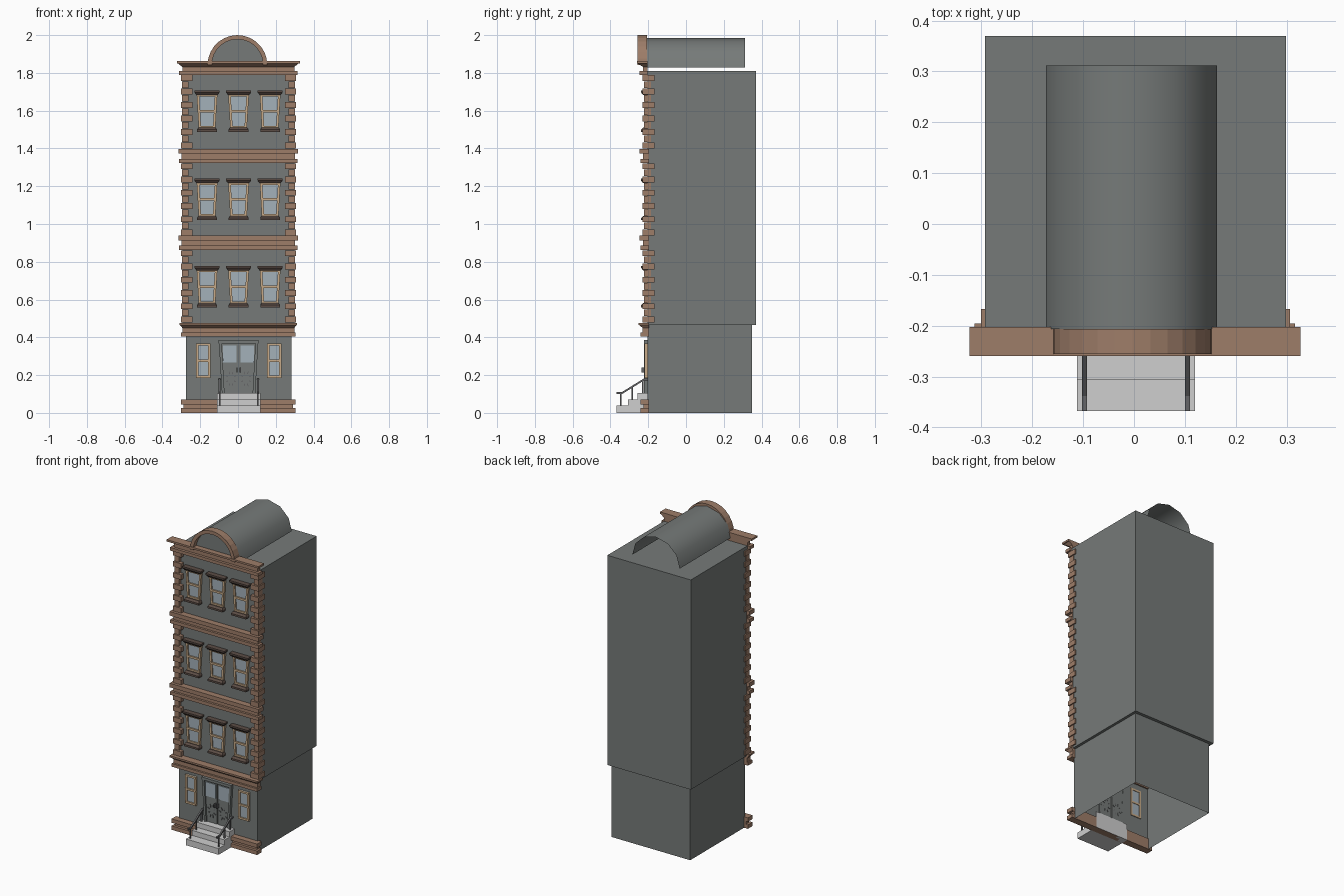
import bpy, bmesh, math

if "Cube" in bpy.data.objects:
    bpy.data.objects.remove(bpy.data.objects["Cube"])

def mat(name, r, g, b):
    m = bpy.data.materials.new(name)
    m.diffuse_color = (r, g, b, 1)
    m.use_nodes = True
    m.node_tree.nodes["Principled BSDF"].inputs["Base Color"].default_value = m.diffuse_color
    return m

WALL = mat("wall grey", 0.18, 0.195, 0.19)
STONE = mat("brown stone", 0.34, 0.205, 0.14)
DARK = mat("dark brown stone", 0.105, 0.073, 0.06)
FRAME = mat("tan frame", 0.58, 0.41, 0.25)
GLASS = mat("window glass", 0.37, 0.44, 0.49)
STEP = mat("pale step stone", 0.62, 0.62, 0.62)
IRON = mat("iron grey", 0.13, 0.13, 0.135)


class Part:
    """Collects simple solids into one named object."""
    def __init__(self, name, material):
        self.name, self.material, self.bm = name, material, bmesh.new()

    def frustum(self, z0, z1, a, b=None, open_bottom=False):
        # a and b are (x0, x1, y0, y1) rectangles at z0 and z1
        b = b or a
        vs = []
        for (x0, x1, y0, y1), z in ((a, z0), (b, z1)):
            vs += [self.bm.verts.new(p) for p in
                   ((x0, y0, z), (x1, y0, z), (x1, y1, z), (x0, y1, z))]
        if not open_bottom:
            self.bm.faces.new(vs[3::-1])
        self.bm.faces.new(vs[4:])
        for i in range(4):
            j = (i + 1) % 4
            self.bm.faces.new((vs[i], vs[j], vs[j + 4], vs[i + 4]))

    def prism(self, pts, axis, lo, hi):
        # closed 2D outline extruded along x (outline in y,z) or y (outline in x,z)
        put = (lambda p, t: (t, p[0], p[1])) if axis == 'x' else (lambda p, t: (p[0], t, p[1]))
        rings = [[self.bm.verts.new(put(p, t)) for p in pts] for t in (lo, hi)]
        self.bm.faces.new(rings[0])
        self.bm.faces.new(rings[1][::-1])
        for i in range(len(pts)):
            j = (i + 1) % len(pts)
            self.bm.faces.new((rings[0][i], rings[1][i], rings[1][j], rings[0][j]))

    def done(self):
        bmesh.ops.recalc_face_normals(self.bm, faces=self.bm.faces)
        me = bpy.data.meshes.new(self.name)
        self.bm.to_mesh(me)
        self.bm.free()
        me.materials.append(self.material)
        ob = bpy.data.objects.new(self.name, me)
        bpy.context.collection.objects.link(ob)
        return ob


def arc(cx, cz, r, n):
    return [(cx + r * math.cos(math.pi * i / n), cz + r * math.sin(math.pi * i / n))
            for i in range(n + 1)]


# main masses: hollow ground floor and tower above
p = Part("ground_floor", WALL)
p.frustum(0, 0.465, (-0.275, 0.282, -0.205, 0.35), open_bottom=True)
p.done()
p = Part("tower", WALL)
p.frustum(0.465, 1.81, (-0.293, 0.299, -0.205, 0.37))
p.done()

# open barrel roof shell
p = Part("barrel_roof", WALL)
rows = [[p.bm.verts.new((x, y, z)) for x, z in arc(-0.005, 1.828, 0.168, 6)] for y in (-0.207, 0.312)]
for i in range(6):
    p.bm.faces.new((rows[0][i], rows[0][i + 1], rows[1][i + 1], rows[1][i]))
roof = p.done()
roof.data.shade_smooth()
for z in roof.data.vertices:
    z.co.z = 1.828 + (z.co.z - 1.828) * 0.94

# arched gable and its infill
p = Part("arched_gable", STONE)
outer, inner = arc(-0.003, 1.842, 0.158, 14), arc(-0.003, 1.842, 0.136, 14)
for i in range(14):
    p.prism([outer[i], outer[i + 1], inner[i + 1], inner[i]], 'y', -0.256, -0.207)
p.done()
p = Part("gable_infill", WALL)
p.prism(arc(-0.003, 1.842, 0.138, 14), 'y', -0.225, -0.21)
p.done()

# horizontal bands: rows of (z0, z1, half width low, half width high, front low, front high)
BANDS = {
    "base_moulding": [(0, 0.025, .302, .302, -.242, -.242), (0.025, 0.045, .288, .288, -.225, -.225),
                      (0.045, 0.07, .302, .302, -.242, -.242)],
    "shop_cornice": [(0.405, 0.425, .302, .302, -.242, -.242), (0.425, 0.45, .295, .295, -.23, -.23),
                     (0.45, 0.466, .295, .308, -.23, -.25), (0.466, 0.477, .31, .31, -.252, -.252)],
    "lower_string_course": [(0.863, 0.885, .312, .312, -.242, -.242), (0.885, 0.912, .298, .298, -.228, -.228),
                            (0.912, 0.938, .314, .314, -.245, -.245)],
    "upper_string_course": [(1.323, 1.345, .312, .312, -.242, -.242), (1.345, 1.372, .298, .298, -.228, -.228),
                            (1.372, 1.398, .314, .314, -.245, -.245)],
    "roof_cornice": [(1.79, 1.81, .312, .312, -.245, -.245), (1.81, 1.832, .295, .295, -.228, -.228),
                     (1.832, 1.85, .295, .318, -.228, -.256), (1.85, 1.862, .324, .324, -.26, -.26)],
}
for name, rows in BANDS.items():
    p = Part(name, STONE)
    for z0, z1, w0, w1, f0, f1 in rows:
        back = -0.203 if name == "roof_cornice" else -0.196
        p.frustum(z0, z1, (-w0, w0 + .003, f0, back), (-w1, w1 + .003, f1, back))
    p.done()

# alternating corner stones on three floors
p = Part("corner_stones", STONE)
for lo, hi in ((0.477, 0.863), (0.938, 1.323), (1.398, 1.79)):
    n = 11
    h = (hi - lo) / n
    for i in range(n):
        wide = i % 2 == 0
        reach, out, front, back = (.245, .304, -.23, -.167) if wide else (.265, .299, -.222, -.185)
        for s in (-1, 1):
            x = sorted((s * reach + .003, s * out + .003))
            g = 0.002 if wide else 0
            p.frustum(lo + i * h + g, lo + (i + 1) * h - g, (x[0], x[1], front, back))
p.done()

# windows
frames, panes = Part("window_frames", FRAME), Part("window_glass", GLASS)
lintels, sills = Part("window_lintels", DARK), Part("window_sills", DARK)

def window(cx, z0, z1, w0, w1, t):
    """Sash window whose half width goes from w0 (foot) to w1 (head)."""
    w = lambda z: w0 + (w1 - w0) * (z - z0) / (z1 - z0)
    zm = (z0 + z1) / 2
    bar = lambda a, b: frames.prism([(cx - w(a), a), (cx + w(a), a), (cx + w(b), b), (cx - w(b), b)],
                                    'y', -0.22, -0.2)
    bar(z0, z0 + t)
    bar(z1 - t, z1)
    bar(zm - t / 2, zm + t / 2)
    for s in (-1, 1):
        frames.prism([(cx + s * w0, z0), (cx + s * (w0 - t), z0), (cx + s * (w1 - t), z1),
                      (cx + s * w1, z1)], 'y', -0.219, -0.2)
    panes.prism([(cx - w0 + .003, z0), (cx + w0 - .003, z0), (cx + w1 - .003, z1), (cx - w1 + .003, z1)],
                'y', -0.211, -0.203)

for z in (0.578, 1.04, 1.507):
    for cx in (-0.164, 0.003, 0.17):
        window(cx, z, z + 0.18, 0.044, 0.055, 0.013)
        a, b = 0.055, 0.066
        lintels.frustum(z + .177, z + .19, (cx - a, cx + a, -.228, -.2), (cx - b, cx + b, -.238, -.2))
        lintels.frustum(z + .19, z + .2, (cx - b, cx + b, -.238, -.2))
        a, b = 0.052, 0.045
        sills.frustum(z - .02, z - .008, (cx - a, cx + a, -.238, -.2))
        sills.frustum(z - .008, z + .003, (cx - a, cx + a, -.238, -.2), (cx - b, cx + b, -.226, -.2))
for cx in (-0.184, 0.192):
    window(cx, 0.185, 0.368, 0.038, 0.038, 0.012)

# double door with tapering surround
door = Part("double_door", WALL)
CX = 0.003
for s in (-1, 1):
    door.prism([(CX + s * .088, .1), (CX + s * .074, .1), (CX + s * .09, .385), (CX + s * .105, .385)],
               'y', -0.222, -0.2)
    door.prism([(CX + s * .002, .1), (CX + s * .074, .1), (CX + s * .088, .372), (CX + s * .002, .372)],
               'y', -0.212, -0.2)
    x = sorted((CX + s * .01, CX + s * .083))
    panes.frustum(.268, .358, (x[0], x[1], -.216, -.208))
door.prism([(CX - .105, .368), (CX + .105, .368), (CX + .105, .385), (CX - .105, .385)], 'y', -.223, -.2)
door.done()

# door scrollwork and handles
p = Part("door_scrollwork", IRON)
for s in (-1, 1):
    cx, cz = CX + s * .04, .18
    for i in range(8):
        a = math.tau * (i + .5) / 8
        d, t = (math.cos(a), math.sin(a)), (-math.sin(a), math.cos(a))
        p.prism([(cx + d[0] * r + t[0] * q, cz + d[1] * r * 1.5 + t[1] * q)
                 for r, q in ((.016, 0), (.022, .003), (.03, 0), (.022, -.003))], 'y', -.216, -.198)
    x = sorted((CX + s * .005, CX + s * .012))
    p.frustum(.215, .24, (x[0], x[1], -.235, -.21))
p.done()
for part in (frames, panes, lintels, sills):
    part.done()

# front steps
p = Part("front_steps", STEP)
p.prism([(-.368, 0), (-.368, .04), (-.307, .04), (-.307, .072), (-.257, .072), (-.257, .105),
         (-.195, .105), (-.195, 0)], 'x', -0.112, 0.12)
p.done()

# railings with posts
p = Part("stair_railings", IRON)
path = [(-.368, .1), (-.338, .1), (-.225, .17), (-.205, .17)]
for cx in (-.097, .105):
    p.prism(path + [(y, z + .011) for y, z in reversed(path)], 'x', cx - .005, cx + .005)
    for y, z0, z1 in ((-.345, .04, .103), (-.285, .072, .136), (-.23, .105, .17)):
        p.frustum(z0, z1, (cx - .004, cx + .004, y - .004, y + .004))
p.done()
